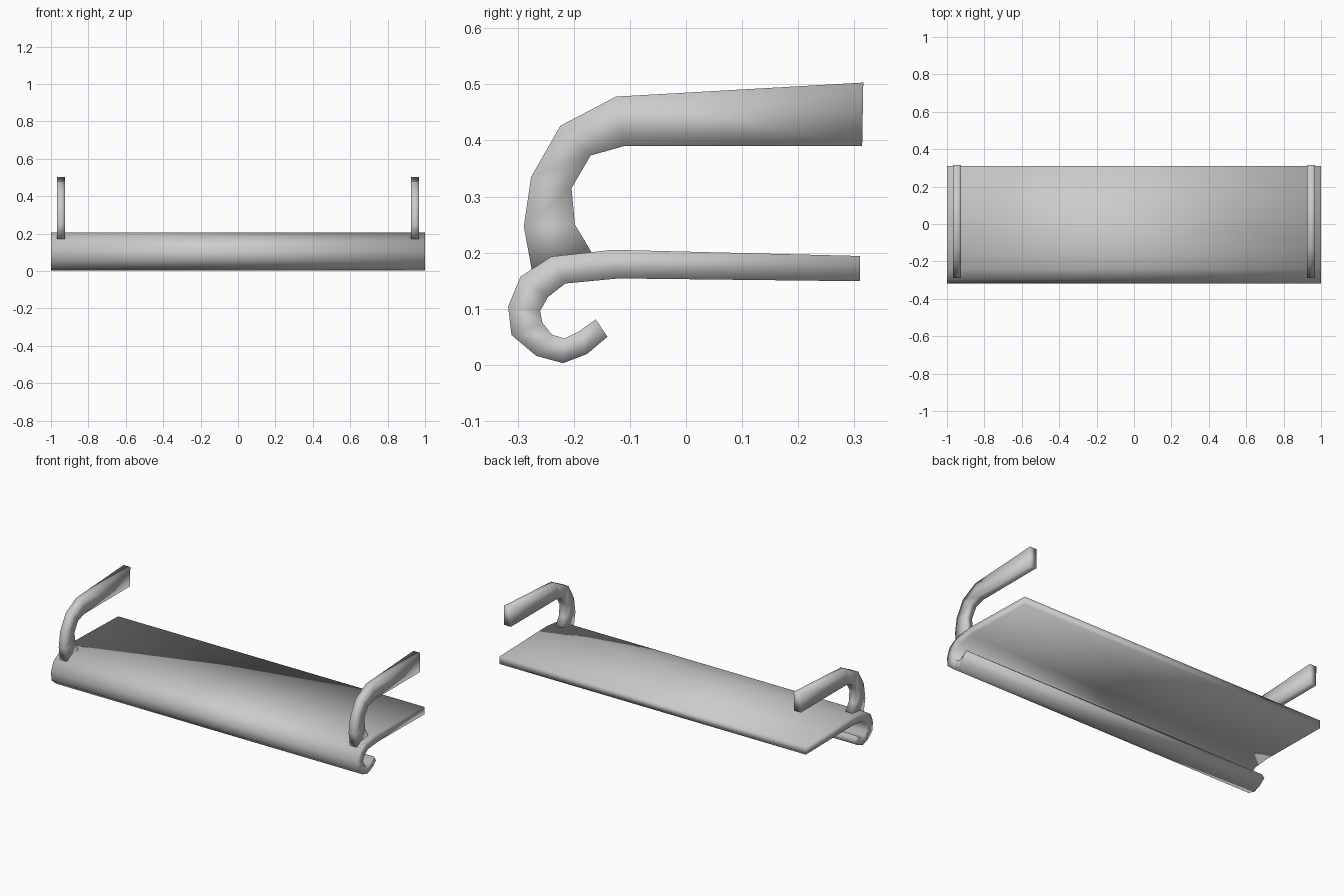
import bpy
import bmesh

cube = bpy.data.objects.get("Cube")
if cube:
    bpy.data.objects.remove(cube, do_unlink=True)

grey = bpy.data.materials.new("plain_grey")
grey.use_nodes = True
colour = (0.6, 0.6, 0.6, 1)
grey.diffuse_color = colour
grey.node_tree.nodes["Principled BSDF"].inputs["Base Color"].default_value = colour


def ribbon(name, outer, inner, x0, x1):
    """Extrude a band between two side-view (y, z) outlines from x0 to x1."""
    bm = bmesh.new()
    rings = [[bm.verts.new((x, y, z)) for x, (y, z) in
              ((x0, o), (x1, o), (x1, i), (x0, i))]
             for o, i in zip(outer, inner)]
    for a, b in zip(rings, rings[1:]):
        for k in range(4):
            n = (k + 1) % 4
            bm.faces.new((a[k], a[n], b[n], b[k]))
    bm.faces.new(rings[0])
    bm.faces.new(rings[-1])
    bmesh.ops.recalc_face_normals(bm, faces=bm.faces)
    mesh = bpy.data.meshes.new(name)
    bm.to_mesh(mesh)
    bm.free()
    mesh.materials.append(grey)
    mesh.shade_smooth()
    obj = bpy.data.objects.new(name, mesh)
    bpy.context.collection.objects.link(obj)
    return obj


# Seat board with its front edge rolled under
seat_outer = [(0.31, 0.194), (-0.13, 0.205), (-0.24, 0.193), (-0.295, 0.157),
              (-0.317, 0.104), (-0.311, 0.053), (-0.267, 0.016),
              (-0.219, 0.003), (-0.177, 0.019), (-0.14, 0.05)]
seat_inner = [(0.31, 0.149), (-0.12, 0.154), (-0.215, 0.145), (-0.246, 0.121),
              (-0.26, 0.096), (-0.256, 0.075), (-0.239, 0.054),
              (-0.217, 0.047), (-0.19, 0.06), (-0.161, 0.081)]
ribbon("seat", seat_outer, seat_inner, -1, 1)

# Armrests curving up from the seat and running back
arm_outer = [(-0.275, 0.17), (-0.289, 0.247), (-0.276, 0.335),
             (-0.224, 0.426), (-0.125, 0.478), (0.316, 0.503)]
arm_inner = [(-0.168, 0.2), (-0.198, 0.25), (-0.204, 0.315),
             (-0.17, 0.373), (-0.11, 0.39), (0.314, 0.39)]
for side, centre in (("left", 0.947), ("right", -0.947)):
    ribbon(side + "_armrest", arm_outer, arm_inner,
           centre - 0.022, centre + 0.022)
